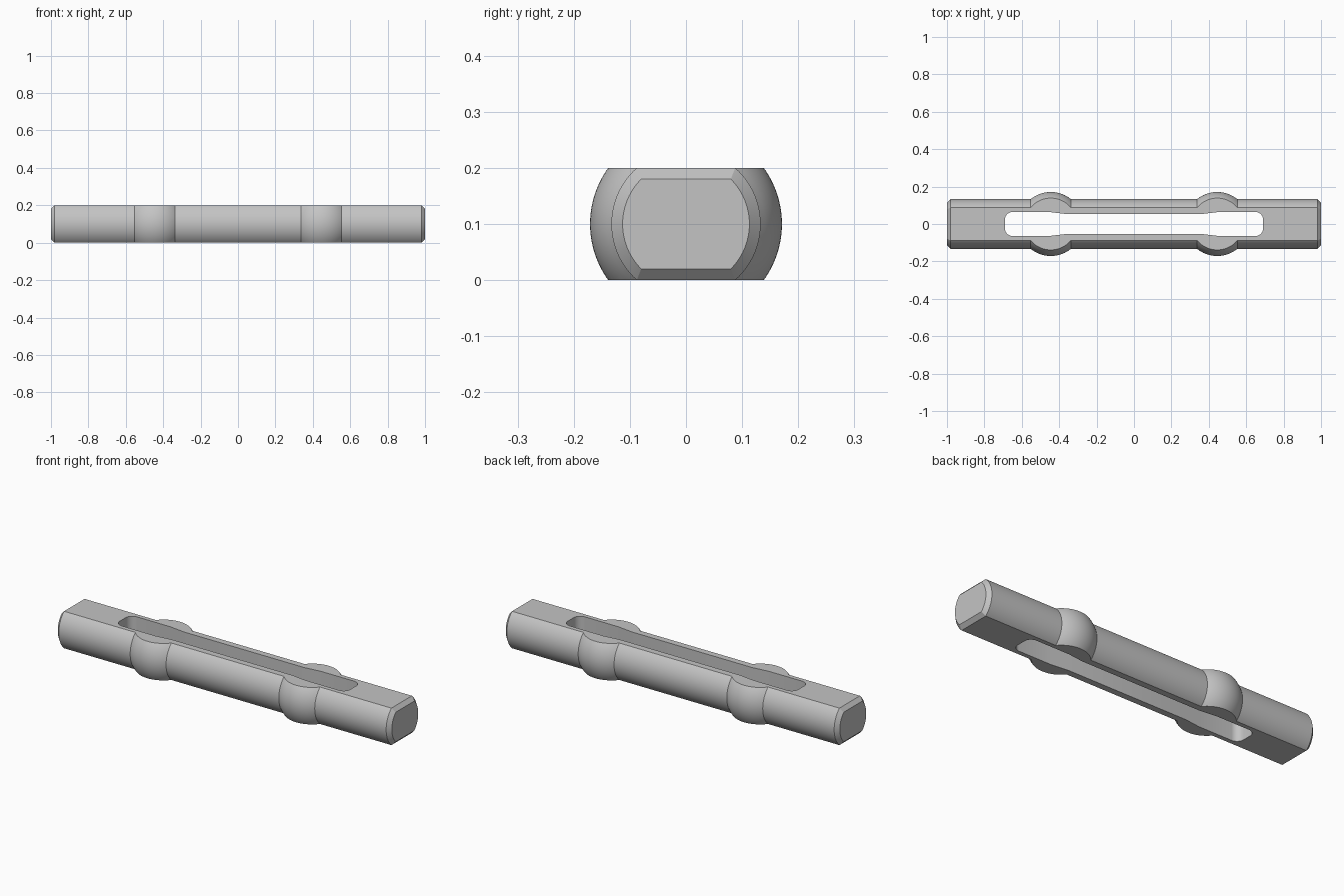
import bpy, bmesh
from math import sin, cos, pi, sqrt, radians

old = bpy.data.objects.get("Cube")
if old:
    bpy.data.objects.remove(old, do_unlink=True)

HALF_H = 0.1        # half thickness between the flats
SHAFT_R = 0.133     # shaft radius
BALL_R = 0.171      # ball bulge radius
BALL_X = 0.445      # ball bulge position
CHAMFER = 0.02
SEGMENTS = 96

steel = bpy.data.materials.new("grey steel")
steel.use_nodes = True
grey = (0.55, 0.55, 0.55, 1)
steel.diffuse_color = grey
steel.node_tree.nodes["Principled BSDF"].inputs["Base Color"].default_value = grey


def finish(name, bm):
    bmesh.ops.recalc_face_normals(bm, faces=bm.faces)
    mesh = bpy.data.meshes.new(name)
    bm.to_mesh(mesh)
    bm.free()
    mesh.materials.append(steel)
    obj = bpy.data.objects.new(name, mesh)
    bpy.context.collection.objects.link(obj)
    return obj


def lathe(name, profile):
    """Turn (x, radius) points around the long axis."""
    bm = bmesh.new()
    rings = []
    for x, r in profile:
        angles = [2 * pi * i / SEGMENTS for i in range(SEGMENTS)]
        rings.append([bm.verts.new((x, r * cos(a), HALF_H + r * sin(a))) for a in angles])
    for a, b in zip(rings, rings[1:]):
        for i in range(SEGMENTS):
            j = (i + 1) % SEGMENTS
            bm.faces.new((a[i], a[j], b[j], b[i]))
    bm.faces.new(rings[0])
    bm.faces.new(rings[-1])
    return finish(name, bm)


def prism(name, outline, place, depth):
    """Extrude a 2D outline from -depth to depth along the axis set by place."""
    bm = bmesh.new()
    low = [bm.verts.new(place(u, v, -depth)) for u, v in outline]
    high = [bm.verts.new(place(u, v, depth)) for u, v in outline]
    bm.faces.new(low)
    bm.faces.new(high)
    for i in range(len(low)):
        j = (i + 1) % len(low)
        bm.faces.new((low[i], low[j], high[j], high[i]))
    return finish(name, bm)


def four_way(quarter):
    """Mirror a first-quadrant run (end to middle) into a closed outline."""
    right = [(u, -v) for u, v in reversed(quarter)] + quarter
    return right + [(-u, -v) for u, v in right]


# Turned bar with two ball bulges and coned ends
reach = sqrt(BALL_R ** 2 - SHAFT_R ** 2)
half = [(BALL_X + reach * t / 10, sqrt(BALL_R ** 2 - (reach * t / 10) ** 2))
        for t in range(-10, 11)]
half += [(1 - CHAMFER, SHAFT_R), (1 + CHAMFER, SHAFT_R - 2 * CHAMFER)]
bar = lathe("slotted_bar", [(-x, r) for x, r in reversed(half)] + half)

# Block that leaves the top and bottom flats with chamfered ends
block = prism("flats_cutter",
              four_way([(1, HALF_H - CHAMFER), (1 - CHAMFER, HALF_H)]),
              lambda u, v, d: (u, d, HALF_H + v), 0.3)

# Through slot with rounded corners and a narrower waist
END_X, END_Y, WAIST_Y, ROUND = 0.69, 0.064, 0.053, 0.04
corner = [(END_X - ROUND + ROUND * cos(radians(a)), END_Y - ROUND + ROUND * sin(radians(a)))
          for a in range(0, 91, 10)]
slot = prism("slot_cutter",
             four_way(corner + [(0.45, END_Y), (0.36, WAIST_Y)]),
             lambda u, v, d: (u, v, HALF_H + d), 0.3)

bpy.ops.object.select_all(action="DESELECT")
bpy.context.view_layer.objects.active = bar
bar.select_set(True)
for cutter, operation in ((block, "INTERSECT"), (slot, "DIFFERENCE")):
    cutter.hide_render = True
    mod = bar.modifiers.new(cutter.name, "BOOLEAN")
    mod.operation = operation
    mod.solver = "EXACT"
    mod.object = cutter
    bpy.ops.object.modifier_apply(modifier=mod.name)
    bpy.data.objects.remove(cutter, do_unlink=True)

bpy.ops.object.shade_smooth_by_angle(angle=radians(25))
